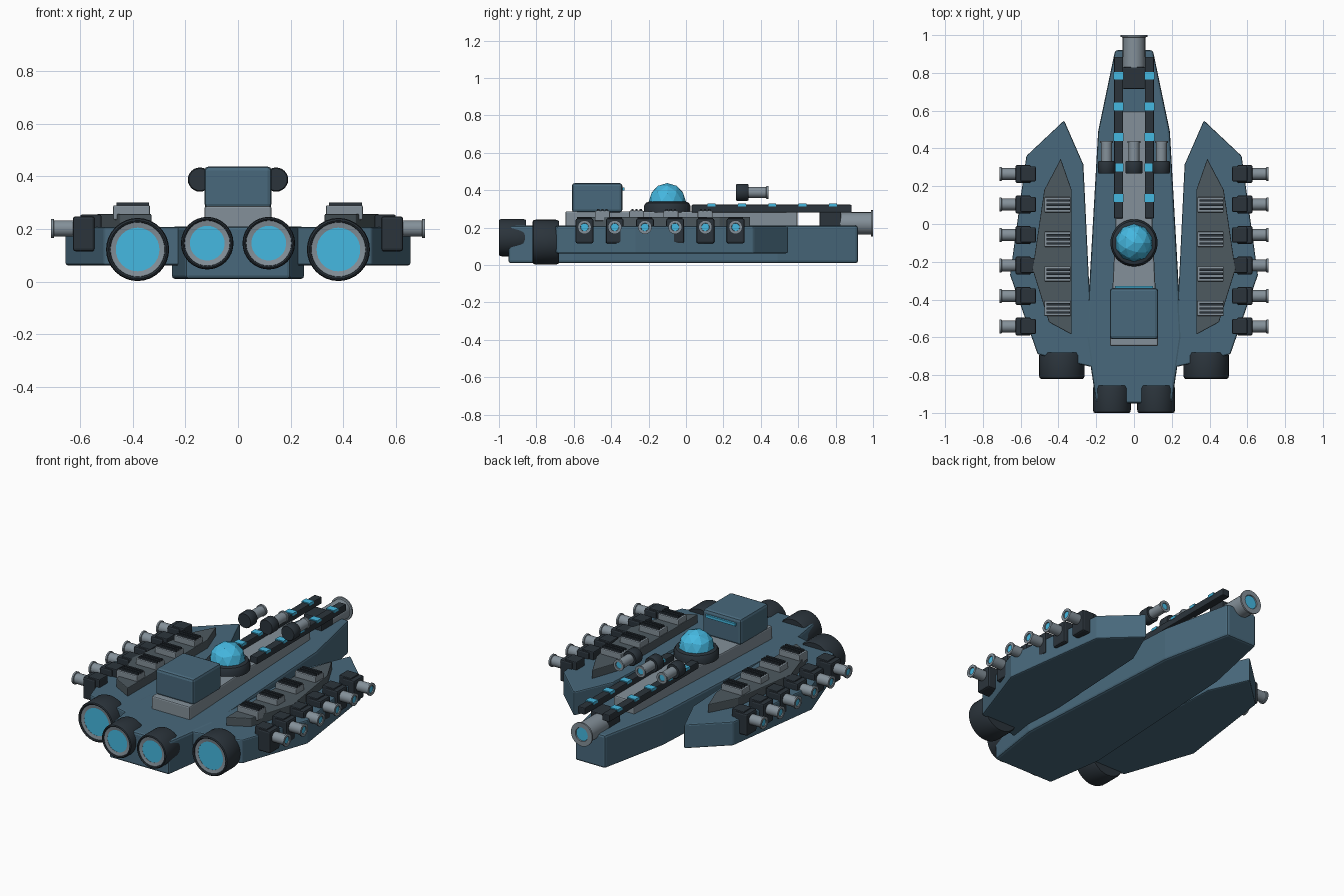
import bpy, bmesh
from math import radians
from mathutils import Matrix, Vector

if "Cube" in bpy.data.objects:
    bpy.data.objects.remove(bpy.data.objects["Cube"])


def mat(name, r, g, b):
    m = bpy.data.materials.new(name)
    m.diffuse_color = (r, g, b, 1)
    m.use_nodes = True
    m.node_tree.nodes["Principled BSDF"].inputs["Base Color"].default_value = m.diffuse_color
    return m


HULL = mat("hull_blue", 0.065, 0.14, 0.2)
DARK = mat("dark_metal", 0.024, 0.034, 0.044)
PLATE = mat("armour_grey", 0.075, 0.1, 0.115)
LIGHT = mat("light_metal", 0.23, 0.28, 0.32)
GLOW = mat("cyan_glow", 0.06, 0.48, 0.75)


def finish(name, bm, material, bevel=0.0, smooth=False):
    bmesh.ops.recalc_face_normals(bm, faces=bm.faces)
    me = bpy.data.meshes.new(name)
    bm.to_mesh(me)
    bm.free()
    me.materials.append(material)
    ob = bpy.data.objects.new(name, me)
    bpy.context.collection.objects.link(ob)
    if bevel:
        mod = ob.modifiers.new("bevel", "BEVEL")
        mod.width, mod.segments, mod.limit_method = bevel, 2, "ANGLE"
    if smooth:
        bpy.ops.object.select_all(action="DESELECT")
        ob.select_set(True)
        bpy.context.view_layer.objects.active = ob
        bpy.ops.object.shade_smooth_by_angle(angle=radians(35))
    return ob


def slab(name, pts, z0, z1, material, bevel=0.0):
    """Extrude a top-view outline from z0 to z1."""
    bm = bmesh.new()
    face = bm.faces.new([bm.verts.new((x, y, z0)) for x, y in pts])
    ext = bmesh.ops.extrude_face_region(bm, geom=[face])
    verts = [v for v in ext["geom"] if isinstance(v, bmesh.types.BMVert)]
    bmesh.ops.translate(bm, verts=verts, vec=(0, 0, z1 - z0))
    return finish(name, bm, material, bevel)


def box(name, x0, x1, y0, y1, z0, z1, material, bevel=0.0):
    return slab(name, [(x0, y0), (x1, y0), (x1, y1), (x0, y1)], z0, z1, material, bevel)


def lathe(name, origin, axis, profile, material, seg=24):
    """Spin (distance along axis, radius) pairs around an axis."""
    bm = bmesh.new()
    rot = Vector((0, 0, 1)).rotation_difference(Vector(axis)).to_matrix().to_4x4()
    verts = [bm.verts.new((r, 0, d)) for d, r in profile]
    edges = [bm.edges.new(p) for p in zip(verts, verts[1:])]
    bmesh.ops.spin(bm, geom=verts + edges, cent=(0, 0, 0), axis=(0, 0, 1),
                   angle=radians(360), steps=seg, use_duplicate=False)
    bmesh.ops.remove_doubles(bm, verts=bm.verts, dist=1e-4)
    bm.transform(Matrix.Translation(origin) @ rot)
    return finish(name, bm, material, smooth=True)


def disc(name, origin, axis, d, r, material, thick=0.004):
    return lathe(name, origin, axis, [(d - thick, 0), (d - thick, r), (d, r), (d, 0)], material)


def barrel(name, origin, axis, length, r):
    """Gun barrel with flared muzzle and glowing bore."""
    lathe(name, origin, axis, [(0, 0), (0, r), (length - 0.012, r), (length - 0.01, r * 1.18),
          (length, r * 1.18), (length, r * 0.7), (length - 0.012, r * 0.65), (length - 0.012, 0)], LIGHT)
    disc(name + "_glow", origin, axis, length - 0.006, r * 0.66, GLOW)


def engine(name, x, z, y, length, r, glow_r):
    """Thruster pointing to -y, with lip, inner ring and glow."""
    o, a = (x, y, z), (0, -1, 0)
    lathe(name + "_housing", o, a, [(0, 0), (0, r * 0.95), (0.015, r), (length - 0.015, r),
          (length - 0.004, r * 0.97), (length, r * 0.92), (length - 0.004, r * 0.87),
          (length - 0.02, r * 0.83), (length - 0.02, 0)], DARK, 32)
    lathe(name + "_ring", o, a, [(length - 0.02, r * 0.86), (length - 0.008, r * 0.86),
          (length - 0.012, glow_r), (length - 0.02, glow_r)], LIGHT, 32)
    disc(name + "_glow", o, a, length - 0.013, glow_r * 1.03, GLOW)


def mirrored(half):
    return half + [(-x, y) for x, y in reversed(half)]


# central hull and spine deck
slab("central_hull", mirrored([(0.10, 0.92), (0.19, 0.49), (0.252, -0.60), (0.20, -0.95)]),
     0.01, 0.21, HULL, 0.013)
slab("spine_deck", mirrored([(0.07, 0.595), (0.128, -0.645)]), 0.2, 0.287, LIGHT, 0.008)

# bridge with window
box("bridge", -0.128, 0.128, -0.61, -0.34, 0.28, 0.438, HULL, 0.016)
box("bridge_window", -0.1, 0.1, -0.345, -0.328, 0.397, 0.413, GLOW)

# sensor dome, faceted
lathe("dome_ring", (0, -0.1, 0.28), (0, 0, 1),
      [(0, 0), (0, 0.125), (0.035, 0.125), (0.052, 0.115), (0.058, 0.1), (0.05, 0)], DARK, 32)
bm = bmesh.new()
bmesh.ops.create_icosphere(bm, subdivisions=2, radius=0.1)
bmesh.ops.bisect_plane(bm, geom=bm.verts[:] + bm.edges[:] + bm.faces[:], plane_co=(0, 0, -0.015),
                       plane_no=(0, 0, 1), clear_inner=True)
bm.transform(Matrix.Translation((0, -0.1, 0.338)))
finish("sensor_dome", bm, GLOW)

# bow cannon
box("bow_cannon_mount", -0.06, 0.06, 0.715, 0.83, 0.2, 0.285, DARK, 0.006)
barrel("bow_cannon", (0, 0.75, 0.222), (0, 1, 0), 0.25, 0.06)

# triple forward battery
for i, x in enumerate((-0.145, 0, 0.145)):
    lathe(f"battery_breech_{i}", (x, 0.268, 0.388), (0, 1, 0),
          [(0, 0), (0, 0.042), (0.006, 0.046), (0.058, 0.046), (0.065, 0.042), (0.065, 0)], DARK)
    barrel(f"battery_barrel_{i}", (x, 0.32, 0.388), (0, 1, 0), 0.12, 0.029)

for s, side in ((-1, "left"), (1, "right")):
    # accelerator rails with glowing clamps
    lo, hi = sorted((s * 0.058, s * 0.106))
    box(f"rail_{side}", lo, hi, 0.03, 0.885, 0.28, 0.322, DARK, 0.005)
    for i in range(5):
        y = 0.137 + i * 0.162
        box(f"rail_clamp_{side}_{i}", lo - 0.003, hi + 0.003, y - 0.021, y + 0.021, 0.312, 0.328, GLOW)

    # side hull and armour plate
    slab(f"side_hull_{side}", [(s * x, y) for x, y in
         [(0.37, 0.548), (0.57, 0.36), (0.656, -0.27), (0.51, -0.69), (0.21, -0.76), (0.24, -0.27), (0.268, 0.315)]],
         0.062, 0.207, HULL, 0.008)
    slab(f"armour_plate_{side}", [(s * x, y) for x, y in
         [(0.388, 0.345), (0.475, 0.18), (0.537, -0.24), (0.45, -0.52), (0.33, -0.585), (0.33, 0.18)]],
         0.2, 0.257, PLATE, 0.004)

    # slatted vents
    for i in range(4):
        y = 0.102 - i * 0.183
        lo, hi = sorted((s * 0.335, s * 0.475))
        box(f"vent_{side}_{i}", lo, hi, y - 0.04, y + 0.04, 0.235, 0.29, LIGHT, 0.005)
        for j in (-1, 0, 1):
            box(f"vent_slat_{side}_{i}_{j}", lo + 0.012, hi - 0.004, y + j * 0.022 - 0.006,
                y + j * 0.022 + 0.006, 0.285, 0.3, DARK)

    # broadside guns
    for i in range(6):
        y = 0.265 - i * 0.1615
        lo, hi = sorted((s * 0.545, s * 0.628))
        box(f"gun_housing_{side}_{i}", lo, hi, y - 0.048, y + 0.048, 0.115, 0.248, DARK, 0.01)
        lo, hi = sorted((s * 0.52, s * 0.6))
        box(f"gun_back_{side}_{i}", lo, hi, y - 0.04, y + 0.04, 0.2, 0.255, DARK, 0.006)
        barrel(f"gun_barrel_{side}_{i}", (s * 0.6, y, 0.202), (s, 0, 0), 0.111, 0.031)

    # thrusters
    engine(f"outer_thruster_{side}", s * 0.382, 0.122, -0.68, 0.14, 0.12, 0.083)
    engine(f"inner_thruster_{side}", s * 0.117, 0.146, -0.855, 0.145, 0.1, 0.066)
